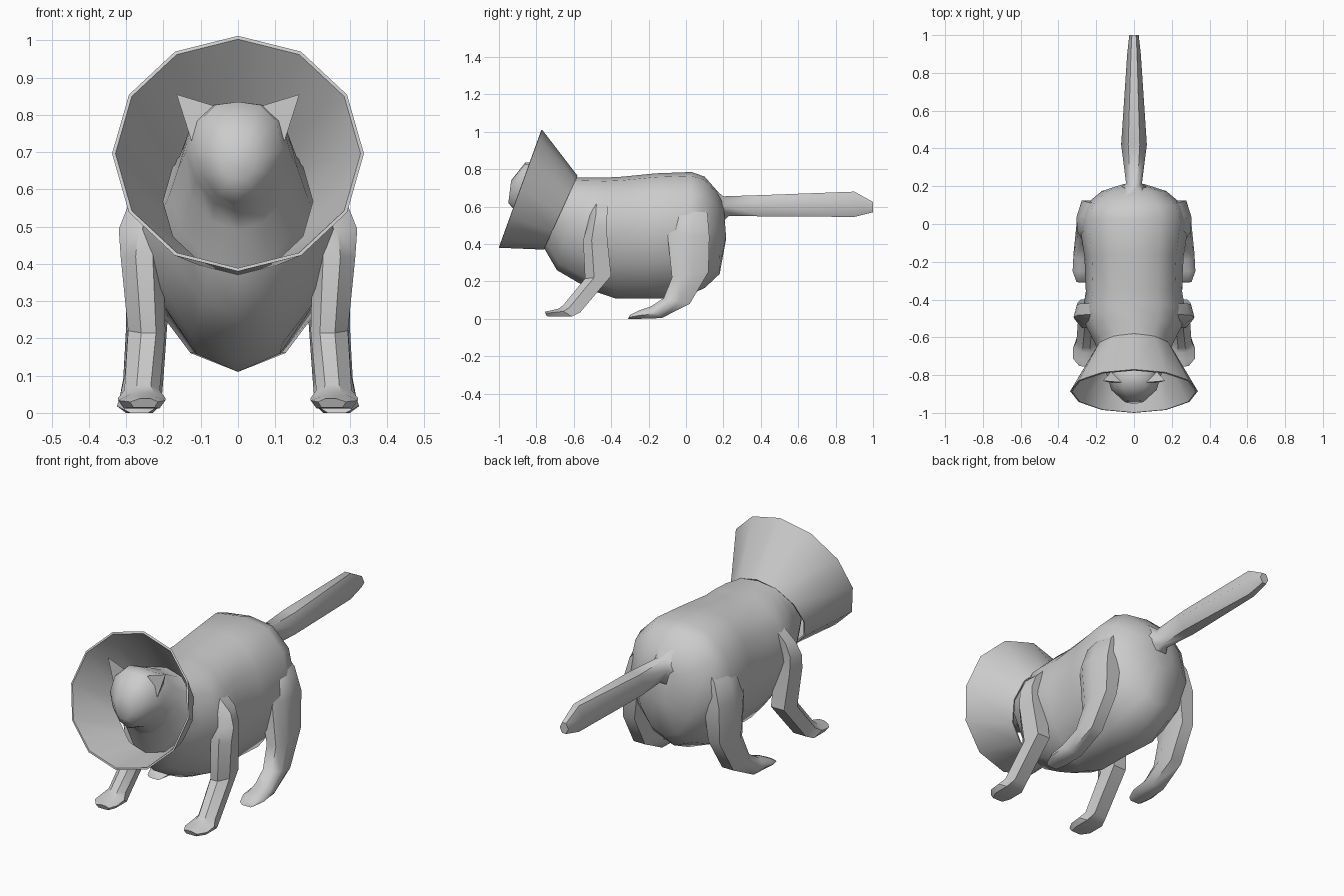
import bpy, bmesh, math

def finish(name, bm, mirror=False, angle=35):
    bmesh.ops.recalc_face_normals(bm, faces=bm.faces[:])
    me = bpy.data.meshes.new(name)
    bm.to_mesh(me)
    bm.free()
    me.shade_smooth()
    me.set_sharp_from_angle(angle=math.radians(angle))
    ob = bpy.data.objects.new(name, me)
    bpy.context.collection.objects.link(ob)
    if mirror:
        ob.modifiers.new("Mirror", 'MIRROR').use_mirror_merge = False
    return ob

def loft(name, section, rings, closed=False, **kw):
    """Each ring: low point (y, z), high point (y, z), x min, x max.
    Section points: x in -1..1, height in 0..1 from low to high."""
    bm = bmesh.new()
    loops = []
    for ya, za, yb, zb, x0, x1 in rings:
        c, w = (x0 + x1) / 2, (x1 - x0) / 2
        loops.append([bm.verts.new((c + w * u, ya + (yb - ya) * t, za + (zb - za) * t))
                      for u, t in section])
    n = len(section)
    for a, b in zip(loops, loops[1:] + loops[:1] if closed else loops[1:]):
        for i in range(n):
            j = (i + 1) % n
            bm.faces.new((a[i], a[j], b[j], b[i]))
    if not closed:
        bm.faces.new(loops[0])
        bm.faces.new(loops[-1])
    return finish(name, bm, **kw)

def centred(rows):
    return [(*r[:4], -r[4], r[4]) for r in rows]

# Body, neck and head in one skin, keel-shaped below
half = [(.5, .97), (.85, .82), (1, .54), (.8, .28), (.44, .075)]
body_section = [(0, 1)] + half + [(0, 0)] + [(-u, t) for u, t in reversed(half)]
loft("body", body_section, centred([
    (.215, .43, .20, .62, .07),
    (.18, .24, .17, .68, .17),
    (.10, .165, .10, .76, .26),
    (-.02, .11, .03, .785, .29),
    (-.20, .11, -.16, .778, .262),
    (-.38, .11, -.34, .76, .255),
    (-.47, .14, -.43, .755, .27),
    (-.57, .19, -.51, .755, .255),
    (-.69, .26, -.57, .755, .21),
    (-.76, .38, -.62, .755, .185),
    (-.80, .49, -.71, .80, .16),
    (-.84, .54, -.79, .835, .14),
    (-.90, .56, -.86, .835, .12),
    (-.95, .62, -.935, .74, .05)]), angle=60)

# Ears
bm = bmesh.new()
pts = [(.05, -.84, .82), (.125, -.84, .73), (.11, -.77, .76), (.165, -.83, .855)]
v = [bm.verts.new(p) for p in pts]
for f in ((0, 1, 2), (0, 1, 3), (1, 2, 3), (2, 0, 3)):
    bm.faces.new([v[i] for i in f])
finish("ear", bm, mirror=True)

# Tail, flared where it meets the rump
hexagon = [(.45, 1), (1, .5), (.45, 0), (-.45, 0), (-1, .5), (-.45, 1)]
loft("tail", hexagon, centred([
    (.15, .48, .12, .72, .14),
    (.23, .55, .20, .655, .042),
    (.42, .548, .42, .662, .068),
    (.90, .545, .90, .68, .036),
    (1.0, .57, 1.0, .625, .025)]), angle=60)

# Legs: low point is the back of the leg, high point the front
leg_section = [(.3, 1), (1, .65), (.75, 0), (-.75, 0), (-1, .65), (-.5, 1)]
loft("front_leg", leg_section, [
    (-.42, .64, -.51, .62, .10, .22),
    (-.42, .57, -.515, .55, .15, .295),
    (-.425, .50, -.53, .49, .17, .32),
    (-.42, .42, -.55, .42, .20, .315),
    (-.40, .23, -.54, .215, .195, .295),
    (-.565, .035, -.655, .075, .21, .305),
    (-.61, .012, -.68, .055, .195, .322),
    (-.70, .012, -.72, .045, .195, .322),
    (-.745, .014, -.755, .038, .215, .29)], mirror=True)
back_section = [(.45, 1), (.92, .75), (1, .4), (.6, 0), (-.6, 0), (-1, .5), (-.5, 1)]
loft("back_leg", back_section, [
    (.09, .67, -.06, .64, .03, .18),
    (.115, .56, -.08, .54, .10, .28),
    (.125, .44, -.10, .46, .16, .305),
    (.12, .25, -.075, .22, .19, .30),
    (.02, .08, -.12, .11, .20, .308),
    (-.13, .004, -.19, .065, .205, .32),
    (-.25, 0, -.25, .045, .205, .325),
    (-.31, 0, -.30, .02, .225, .305)], mirror=True, angle=50)

# Protective cone collar: twelve-sided shell, outer then inner wall
circle = [(math.sin(k * math.pi / 6), (1 - math.cos(k * math.pi / 6)) / 2) for k in range(12)]
loft("cone_collar", circle, centred([
    (-.76, .37, -.58, .765, .21),
    (-1.0, .38, -.77, 1.012, .338),
    (-.998, .389, -.776, 1.003, .329),
    (-.76, .379, -.588, .756, .201)]), closed=True)
